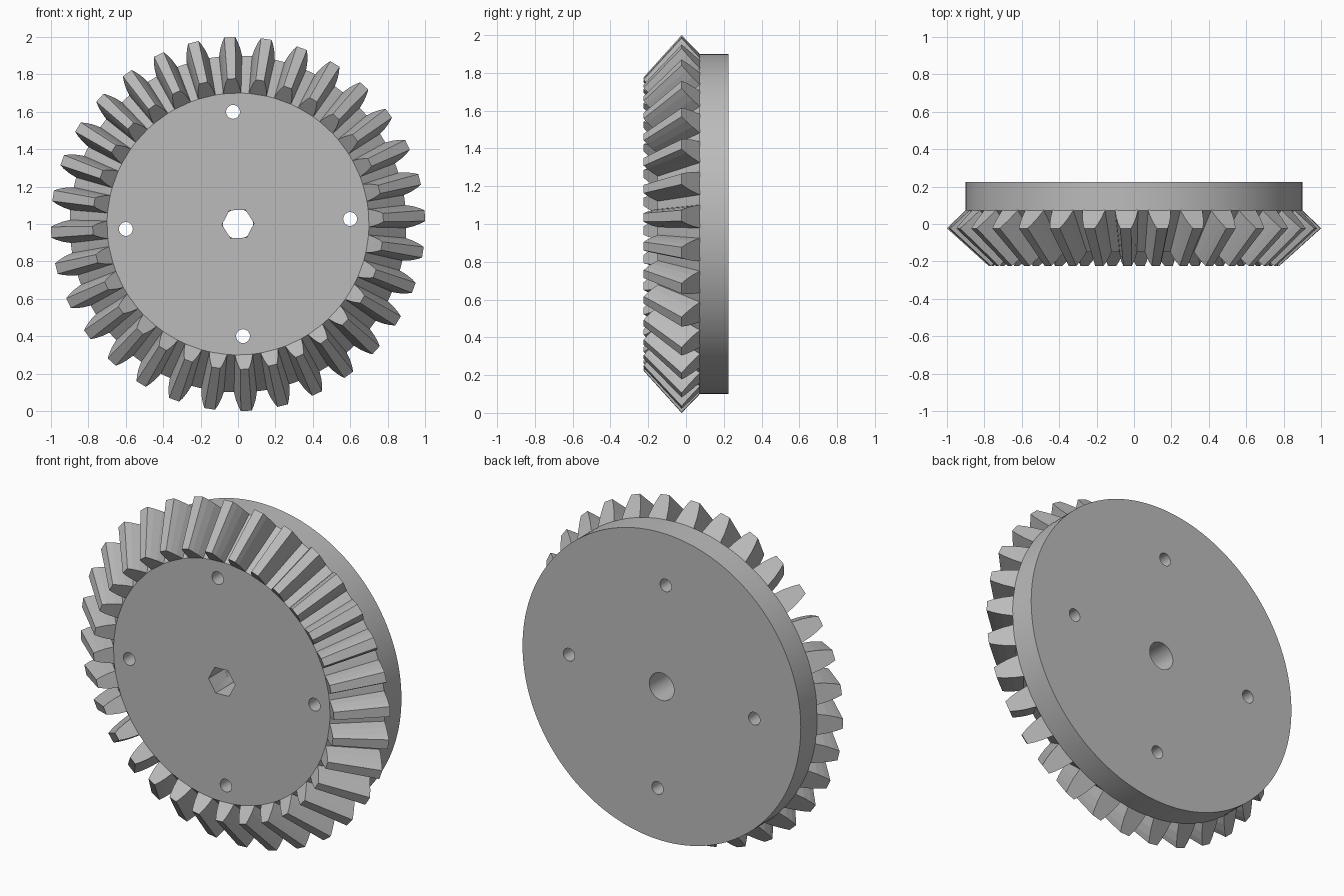
import bpy, bmesh, math
from mathutils import Matrix, Vector

if "Cube" in bpy.data.objects:
    bpy.data.objects.remove(bpy.data.objects["Cube"], do_unlink=True)

TEETH = 32
TURN = math.radians(2.55)      # small rotation shared by teeth and holes
APEX = -0.925                  # y of the point all teeth converge on
SCALE = 0.777                  # size of the small tooth end
CENTRE = Vector((0, 0, 1))

steel = bpy.data.materials.new("grey_steel")
steel.use_nodes = True
colour = (0.5, 0.5, 0.5, 1)
steel.diffuse_color = colour
steel.node_tree.nodes["Principled BSDF"].inputs["Base Color"].default_value = colour


def make_object(name, bm):
    bmesh.ops.recalc_face_normals(bm, faces=bm.faces)
    mesh = bpy.data.meshes.new(name)
    bm.to_mesh(mesh)
    bm.free()
    mesh.materials.append(steel)
    obj = bpy.data.objects.new(name, mesh)
    bpy.context.collection.objects.link(obj)
    return obj


def polar(radius, y, angle):
    return CENTRE + Vector((radius * math.cos(angle), y, radius * math.sin(angle)))


def activate(obj):
    bpy.ops.object.select_all(action='DESELECT')
    obj.select_set(True)
    bpy.context.view_layer.objects.active = obj


def loft(bm, rings):
    """Skin closed rings of points and cap both ends."""
    loops = [[bm.verts.new(p) for p in ring] for ring in rings]
    count = len(loops[0])
    for a, b in zip(loops, loops[1:]):
        for i in range(count):
            j = (i + 1) % count
            bm.faces.new((a[i], a[j], b[j], b[i]))
    bm.faces.new(loops[0])
    bm.faces.new(loops[-1])


def prism(bm, sides, radius, y0, y1, offset=0.0, angle=0.0):
    shift = polar(offset, 0, angle) - CENTRE
    loft(bm, [[polar(radius, y, TURN + math.tau * i / sides) + shift
               for i in range(sides)] for y in (y0, y1)])


# Gear body: front disc, root cone and rear rim
bm = bmesh.new()
steps = 160
loft(bm, [[polar(r, y, math.tau * i / steps) for i in range(steps)]
          for r, y in ((0.70, -0.15), (0.90, 0.072), (0.90, 0.225))])
body = make_object("gear_body", bm)

# Hex socket, round bore and four bolt holes
bm = bmesh.new()
prism(bm, 6, 0.086, -0.3, 0.03)
socket = make_object("socket_cutter", bm)
bm = bmesh.new()
prism(bm, 40, 0.08, -0.01, 0.4)
bore = make_object("bore_cutter", bm)
bm = bmesh.new()
for k in range(4):
    prism(bm, 32, 0.037, -0.4, 0.4, 0.6, TURN + k * math.pi / 2)
bolts = make_object("bolt_hole_cutter", bm)

for cutter in (socket, bore, bolts):
    cutter.hide_render = True
    activate(body)
    mod = body.modifiers.new("cut", 'BOOLEAN')
    mod.operation = 'DIFFERENCE'
    mod.solver = 'EXACT'
    mod.object = cutter
    bpy.ops.object.modifier_apply(modifier=mod.name)
    bpy.data.objects.remove(cutter, do_unlink=True)
activate(body)
bpy.ops.object.shade_smooth_by_angle(angle=math.radians(20))

# Teeth: one curved section on the back cone, tapered towards the apex
flank = [(-0.08, 0.063), (0.0, 0.061), (0.4, 0.053), (0.75, 0.041), (1.0, 0.029)]
section = [(h, w) for h, w in flank] + [(h, -w) for h, w in reversed(flank)]
bm = bmesh.new()
for k in range(TEETH):
    spin = Matrix.Rotation(-(TURN + math.tau * k / TEETH), 3, 'Y')
    rings = []
    for s in (1.0, SCALE):
        rings.append([CENTRE + spin @ Vector((
            s * (0.90 + 0.10 * h),
            APEX + s * (0.072 - 0.095 * h - APEX),
            s * w)) for h, w in section])
    loft(bm, rings)
make_object("gear_teeth", bm)
